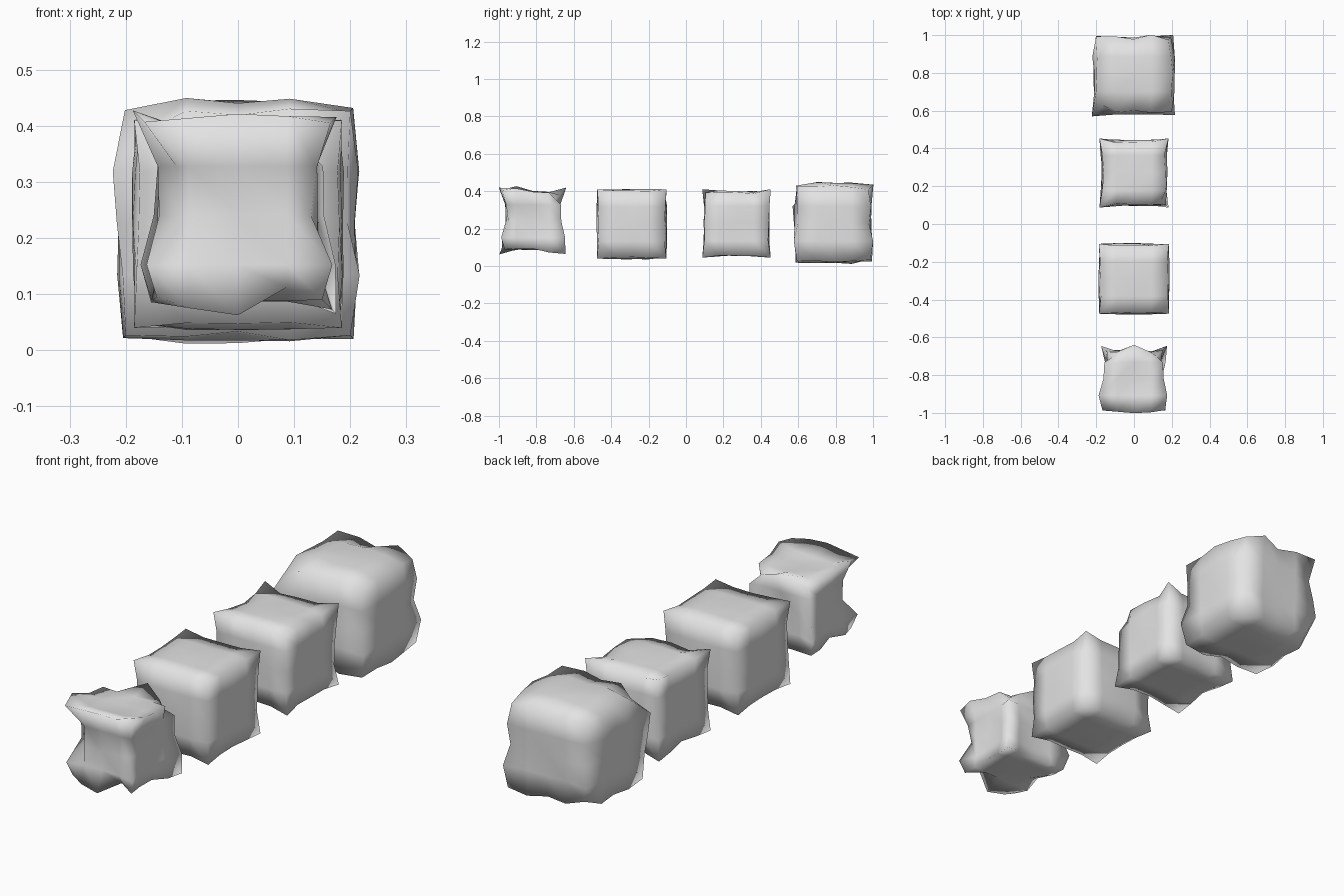
import bpy
import bmesh
import random
from mathutils import Vector

if "Cube" in bpy.data.objects:
    bpy.data.objects.remove(bpy.data.objects["Cube"], do_unlink=True)

random.seed(4)

grey = bpy.data.materials.new("plain_grey")
grey.use_nodes = True
colour = (0.77, 0.77, 0.77, 1)
grey.diffuse_color = colour
grey.node_tree.nodes["Principled BSDF"].inputs["Base Color"].default_value = colour

SEGMENTS = 4


def lumpy_cube(name, half, y, z, faces, edges, corners, jitter):
    """Cube grid whose faces, edges and corners swell or sink.
    faces(axis, sign) and corners(signs) give one offset,
    edges(running axis, signs) gives three offsets along the edge."""
    bm = bmesh.new()
    bmesh.ops.create_cube(bm, size=2)
    bmesh.ops.subdivide_edges(bm, edges=bm.edges[:], cuts=SEGMENTS - 1, use_grid_fill=True)
    for v in bm.verts:
        sides = [round(c) if abs(c) > 0.99 else 0 for c in v.co]
        free = [a for a in range(3) if sides[a] == 0]
        signs = tuple(s for s in sides if s)
        if not free:
            offset = corners(signs)
        elif len(free) == 1:
            step = round(v.co[free[0]] * 2) + 1
            offset = edges(free[0], signs)[step]
        else:
            axis = next(a for a in range(3) if sides[a])
            offset = faces(axis, sides[axis])
        if free:
            offset += random.uniform(-jitter, jitter)
        v.co = v.co * half + Vector(sides) * offset
    bmesh.ops.recalc_face_normals(bm, faces=bm.faces[:])
    for f in bm.faces:
        f.smooth = True
    mesh = bpy.data.meshes.new(name)
    bm.to_mesh(mesh)
    bm.free()
    mesh.materials.append(grey)
    obj = bpy.data.objects.new(name, mesh)
    obj.location = (0, y, z)
    bpy.context.collection.objects.link(obj)
    return obj


# Pinched cube: deeply sunken edges
pinched_edges = {
    (0, (-1, -1)): (-.01, .005, -.05),
    (0, (1, -1)): (-.02, -.02, -.03),
    (0, (-1, 1)): (0, .006, 0),
    (0, (1, 1)): (-.035, .003, -.035),
    (1, (-1, -1)): (-.02, -.035, -.02),
    (1, (1, -1)): (-.03, -.03, -.01),
    (1, (-1, 1)): (.01, -.015, -.02),
    (1, (1, 1)): (0, -.015, -.025),
    (2, (-1, -1)): (-.01, -.065, -.065),
    (2, (1, -1)): (-.005, -.045, -.035),
    (2, (-1, 1)): (0, -.025, -.03),
    (2, (1, 1)): (0, -.02, -.025),
}
pinched_corners = {
    (-1, -1, -1): -.03, (1, -1, -1): -.025, (-1, 1, -1): -.02, (1, 1, -1): 0,
    (-1, -1, 1): -.008, (1, -1, 1): -.01, (-1, 1, 1): -.06, (1, 1, 1): -.055,
}
lumpy_cube("pinched_cube", .175, -.82, .24,
           lambda a, s: (-.034, -.03, -.022)[a],
           lambda a, s: pinched_edges[a, s],
           lambda s: pinched_corners[s], .003)

# Regular cube: almost even sides
lumpy_cube("regular_cube", .185, -.29, .225,
           lambda a, s: .001,
           lambda a, s: (-.007, -.007, -.007),
           lambda s: 0, .003)

# Dented cube: slightly hollow sides, one top corner sunk
lumpy_cube("dented_cube", .185, .27, .228,
           lambda a, s: -.013,
           lambda a, s: (-.02, -.022, -.02) if a < 2 and s[1] > 0 else (-.012, -.015, -.012),
           lambda s: -.04 if s == (1, -1, 1) else -.002, .005)

# Swollen cube: bulging sides with uneven edges
swollen_edges = {
    (0, (-1, -1)): (.015, .005, .022),
    (0, (1, -1)): (.012, .003, .018),
    (0, (-1, 1)): (.01, .01, .015),
    (0, (1, 1)): (.02, -.005, .02),
    (1, (-1, -1)): (.015, .015, .012),
    (1, (1, -1)): (.018, .02, .015),
    (1, (-1, 1)): (.015, .018, .012),
    (1, (1, 1)): (.01, .015, .01),
    (2, (-1, -1)): (.022, .03, .04),
    (2, (1, -1)): (.03, .015, .005),
    (2, (-1, 1)): (.015, .012, -.01),
    (2, (1, 1)): (.017, -.003, .007),
}
swollen_corners = {(1, 1, 1): -.003, (-1, -1, 1): -.02, (-1, 1, -1): -.015, (1, 1, -1): .008}
swollen_sides = {(0, -1): .03, (0, 1): .026, (1, -1): .022, (1, 1): .008, (2, -1): .025, (2, 1): .032}
lumpy_cube("swollen_cube", .185, .793, .2265,
           lambda a, s: swollen_sides[a, s],
           lambda a, s: swollen_edges[a, s],
           lambda s: swollen_corners.get(s, .015), .006)
